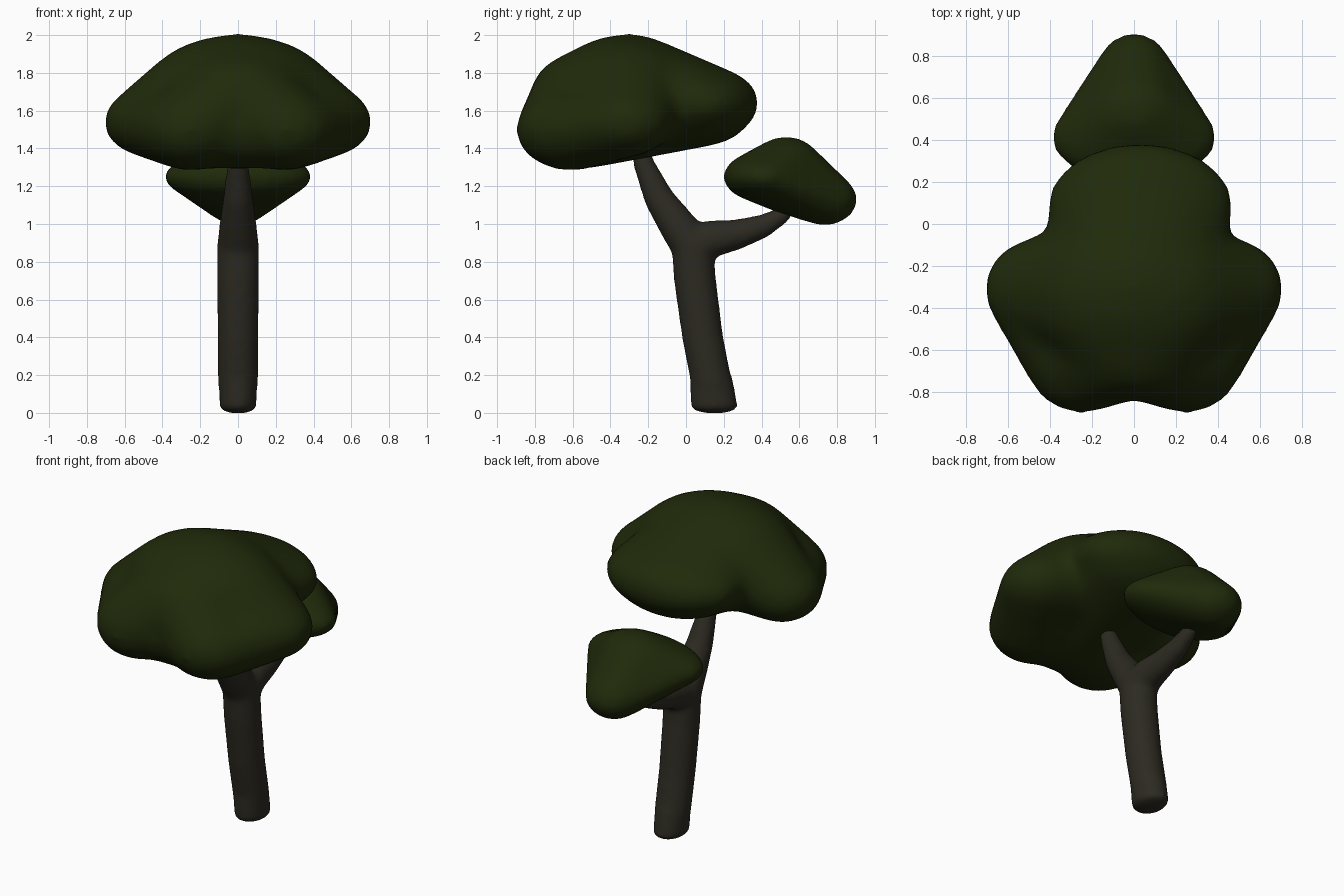
import bpy
import bmesh
from mathutils import Vector

if "Cube" in bpy.data.objects:
    bpy.data.objects.remove(bpy.data.objects["Cube"], do_unlink=True)


def material(name, rgb):
    mat = bpy.data.materials.new(name)
    mat.use_nodes = True
    mat.diffuse_color = (*rgb, 1)
    bsdf = mat.node_tree.nodes["Principled BSDF"]
    bsdf.inputs["Base Color"].default_value = (*rgb, 1)
    bsdf.inputs["Roughness"].default_value = 0.9
    return mat


def add_hull(bm, blobs):
    """Add the convex hull around ellipsoids given as (centre, radii)."""
    part = bmesh.new()
    for centre, radii in blobs:
        new = bmesh.ops.create_icosphere(part, subdivisions=3, radius=1)["verts"]
        for v in new:
            v.co = Vector(centre) + Vector(a * b for a, b in zip(v.co, radii))
    hull = bmesh.ops.convex_hull(part, input=part.verts[:])
    loose = {g for g in hull["geom_interior"] + hull["geom_unused"]
             if isinstance(g, bmesh.types.BMVert)}
    bmesh.ops.delete(part, geom=list(loose), context="VERTS")
    bmesh.ops.recalc_face_normals(part, faces=part.faces[:])
    temp = bpy.data.meshes.new("hull")
    part.to_mesh(temp)
    part.free()
    bm.from_mesh(temp)
    bpy.data.meshes.remove(temp)


def soft_object(name, groups, mat, voxel, rounds):
    """Fuse hulls into one smooth organic skin."""
    bm = bmesh.new()
    for group in groups:
        add_hull(bm, group)
    mesh = bpy.data.meshes.new(name)
    bm.to_mesh(mesh)
    bm.free()
    mesh.materials.append(mat)
    obj = bpy.data.objects.new(name, mesh)
    bpy.context.collection.objects.link(obj)
    fuse = obj.modifiers.new("Fuse", "REMESH")
    fuse.mode = "VOXEL"
    fuse.voxel_size = voxel
    fuse.use_smooth_shade = True
    soften = obj.modifiers.new("Soften", "SMOOTH")
    soften.factor = 0.5
    soften.iterations = rounds


def chain(points):
    """Hull neighbouring balls of a limb; points are (y, z, radius)."""
    balls = [((0, y, z), (r, r, r)) for y, z, r in points]
    return [list(pair) for pair in zip(balls, balls[1:])]


bark = material("bark brown", (0.025, 0.023, 0.015))
leaf = material("leaf green", (0.014, 0.023, 0.003))

# Trunk with a flat foot, forking into two limbs
foot = [((0, 0.15, 0.032), (0.098, 0.125, 0.035)), ((0, 0.135, 0.16), (0.1, 0.116, 0.1))]
stem = chain([(0.135, 0.16, 0.108), (0.088, 0.4, 0.109), (0.048, 0.7, 0.112),
              (0.035, 0.88, 0.112)])
front_limb = chain([(0.035, 0.88, 0.112), (-0.04, 0.985, 0.1), (-0.14, 1.13, 0.08),
                    (-0.22, 1.31, 0.058), (-0.25, 1.42, 0.045)])
back_limb = chain([(0.04, 0.88, 0.112), (0.13, 0.92, 0.1), (0.26, 0.942, 0.082),
                   (0.4, 0.985, 0.064), (0.5, 1.04, 0.048), (0.56, 1.11, 0.04)])
soft_object("trunk", [foot] + stem + front_limb + back_limb, bark, 0.016, 12)

# Main crown: dome and sloping underside joined to front, side and back lobes
dome = ((0, -0.32, 1.7), (0.5, 0.4, 0.305))
brow = ((0, -0.55, 1.69), (0.34, 0.27, 0.22))
back_lobe = ((0.03, 0.08, 1.64), (0.45, 0.31, 0.2))
belly = [((0, -0.55, 1.48), (0.36, 0.25, 0.19)), ((0.03, 0.08, 1.6), (0.4, 0.27, 0.19))]
crown = [[((0, -0.3, 1.71), (0.38, 0.34, 0.3)), back_lobe], [dome, brow], belly]
web = []
for side in (-1, 1):
    front_lobe = ((side * 0.25, -0.61, 1.5), (0.28, 0.295, 0.22))
    side_lobe = ((side * 0.47, -0.31, 1.54), (0.245, 0.24, 0.185))
    crown += [[dome, side_lobe], [brow, front_lobe], [front_lobe, side_lobe]]
    web.append(((side * 0.12, -0.58, 1.5), (0.2, 0.26, 0.21)))
crown.append(web)
soft_object("main_crown", crown, leaf, 0.03, 20)

# Small crown: broad near the trunk, narrowing toward the back
small = [((0, 0.41, 1.25), (0.4, 0.215, 0.135)),
         ((0, 0.53, 1.32), (0.22, 0.18, 0.145)),
         ((0, 0.55, 1.19), (0.28, 0.2, 0.135)),
         ((0, 0.735, 1.13), (0.175, 0.175, 0.14))]
soft_object("small_crown", [small], leaf, 0.025, 15)
